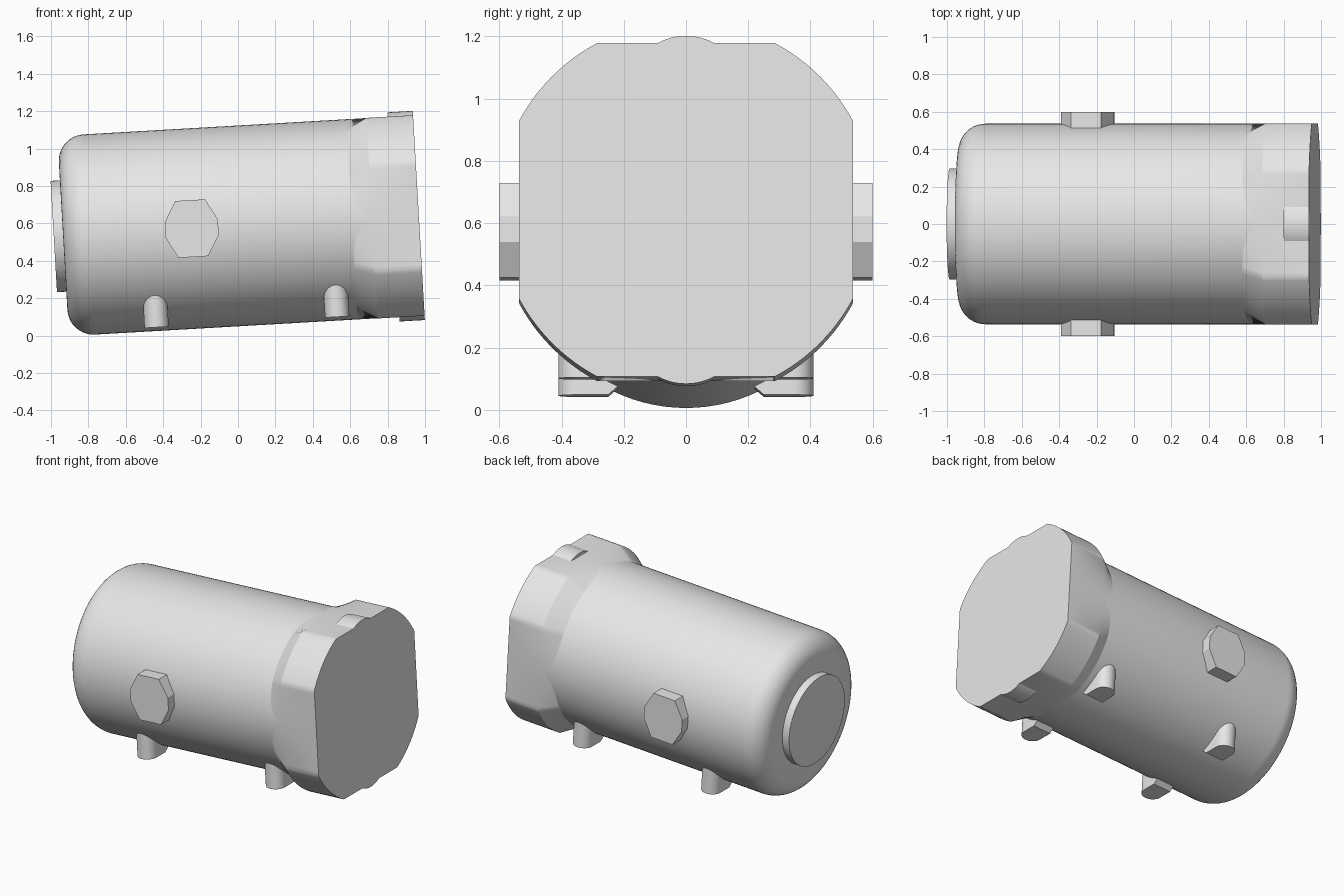
import bpy, bmesh
from math import sin, cos, pi, radians
from mathutils import Matrix

cube = bpy.data.objects.get("Cube")
if cube:
    bpy.data.objects.remove(cube)

grey = bpy.data.materials.new("light_grey")
grey.use_nodes = True
colour = (0.8, 0.8, 0.8, 1)
grey.diffuse_color = colour
grey.node_tree.nodes["Principled BSDF"].inputs["Base Color"].default_value = colour

# Everything is built along a local x axis, then tilted upward slightly
TILT = Matrix.Translation((-0.985, 0, 0.53)) @ Matrix.Rotation(radians(-3.3), 4, 'Y')
R = 0.536
FLAT = 0.537
CORNER = 0.608


def loft(name, rings, smooth=True):
    """Skin a list of equal-length point rings and cap both ends."""
    bm = bmesh.new()
    loops = [[bm.verts.new(p) for p in ring] for ring in rings]
    n = len(loops[0])
    for a, b in zip(loops, loops[1:]):
        for i in range(n):
            j = (i + 1) % n
            bm.faces.new((a[i], a[j], b[j], b[i]))
    bm.faces.new(loops[0])
    bm.faces.new(loops[-1])
    bmesh.ops.recalc_face_normals(bm, faces=bm.faces)
    bm.transform(TILT)
    mesh = bpy.data.meshes.new(name)
    bm.to_mesh(mesh)
    bm.free()
    mesh.materials.append(grey)
    obj = bpy.data.objects.new(name, mesh)
    bpy.context.collection.objects.link(obj)
    if smooth:
        bpy.ops.object.select_all(action='DESELECT')
        obj.select_set(True)
        bpy.context.view_layer.objects.active = obj
        bpy.ops.object.shade_smooth_by_angle(angle=radians(30))
    return obj


def circle(x, r, n=96):
    return [(x, r * cos(2 * pi * i / n), r * sin(2 * pi * i / n)) for i in range(n)]


def head_ring(x, n=180):
    """Disc trimmed by a square, leaving rounded corners."""
    ring = []
    for i in range(n):
        c, s = cos(2 * pi * i / n), sin(2 * pi * i / n)
        r = min(CORNER, FLAT / max(abs(c), abs(s)))
        ring.append((x, r * c, r * s))
    return ring


# Cylindrical body with a rounded rear rim
fillet = 0.14
body = []
for i in range(11):
    a = pi / 2 * i / 10
    body.append(circle(0.05 + fillet * (1 - sin(a)), R - fillet * (1 - cos(a))))
body.reverse()
body = body[::-1] if body[0][0][0] < body[-1][0][0] else body
body.insert(0, circle(1.75, R))
# order the rings from the head end to the rear face
body.sort(key=lambda ring: -ring[0][0])
loft("body", body)

# Raised disc on the rear end
loft("rear_disc", [circle(0, 0.298), circle(0.06, 0.298)])

# Squared head with a flared collar
loft("head", [circle(1.59, R - 0.003, 180), head_ring(1.705), head_ring(1.955)])

# Rounded tabs above and below the head
for side, label in ((1, "top"), (-1, "bottom")):
    arc = []
    for i in range(17):
        a = radians(-40 + 5 * i)
        arc.append((0.19 * sin(a), side * (0.37 + 0.19 * cos(a))))
    loft(label + "_tab", [[(x, y, z) for y, z in arc] for x in (1.82, 1.955)])

# Eight-sided bosses on both sides
octagon = [(0.142, 0.042), (0.08, 0.152), (-0.08, 0.152), (-0.142, 0.042),
           (-0.142, -0.042), (-0.08, -0.152), (0.08, -0.152), (0.142, -0.042)]
for side, label in ((1, "left"), (-1, "right")):
    loft(label + "_boss",
         [[(0.739 + x, side * y, z) for x, z in octagon] for y in (0.45, 0.6)], False)

# Four pegs underneath, round on the outside and bevelled on the inside
for x0, place in ((0.521, "rear"), (1.488, "front")):
    for side, label in ((1, "left"), (-1, "right")):
        rings = []
        for z, inner in ((-0.516, 0.25), (-0.49, 0.22), (-0.3, 0.22)):
            ring = [(x0 + 0.065 * cos(pi * i / 16), side * (0.345 + 0.065 * sin(pi * i / 16)), z)
                    for i in range(17)]
            ring += [(x0 - 0.065, side * inner, z), (x0 + 0.065, side * inner, z)]
            rings.append(ring)
        loft(f"{place}_{label}_foot", rings)
